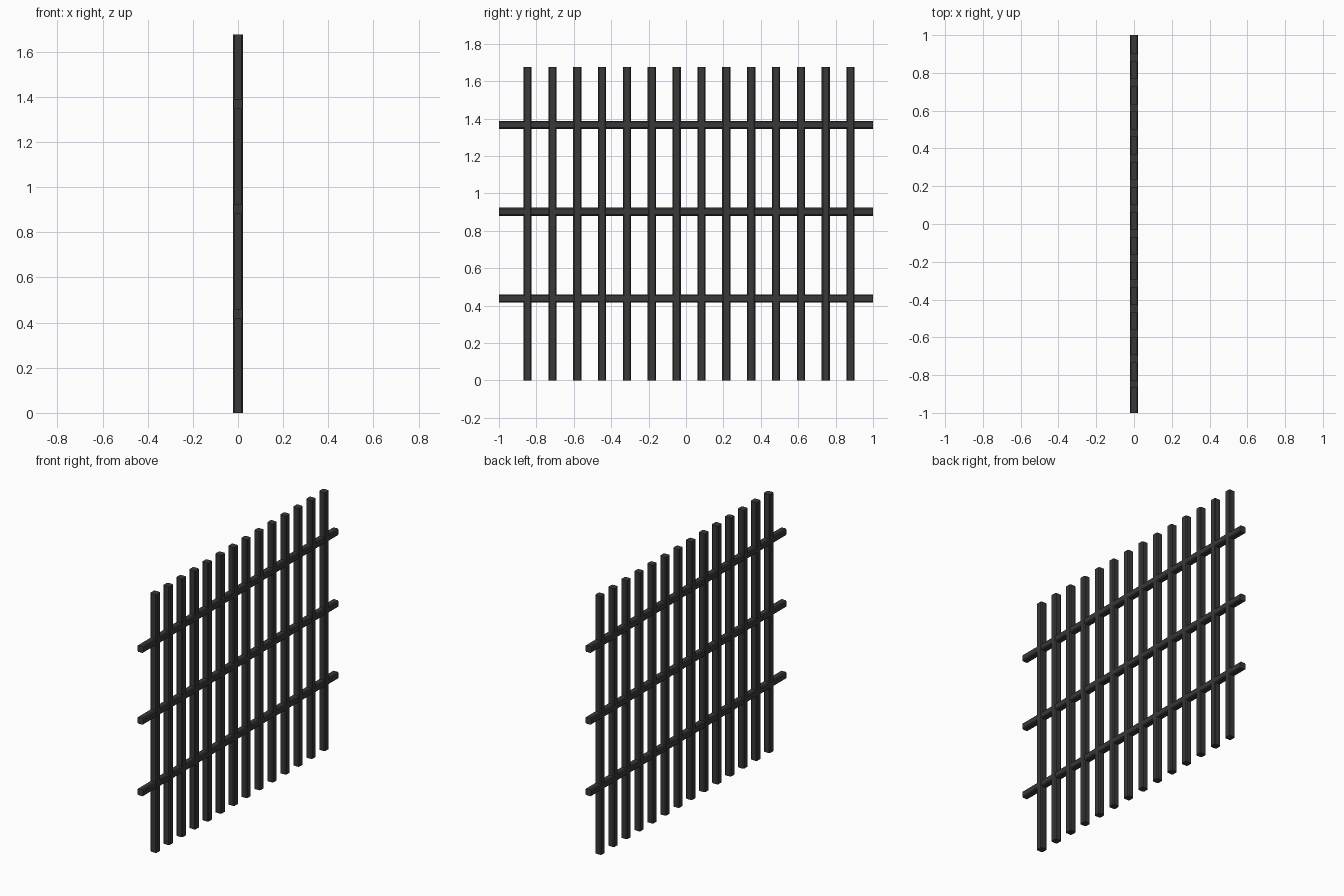
import bpy, bmesh
from mathutils import Matrix

if "Cube" in bpy.data.objects:
    bpy.data.objects.remove(bpy.data.objects["Cube"])

iron = bpy.data.materials.new("dark_iron")
iron.diffuse_color = (0.04, 0.04, 0.042, 1)
iron.use_nodes = True
iron.node_tree.nodes["Principled BSDF"].inputs["Base Color"].default_value = iron.diffuse_color


def bar(name, size, centre, bevel=0.006):
    """Square bar with chamfered long edges."""
    bm = bmesh.new()
    bmesh.ops.create_cube(bm, size=1.0, matrix=Matrix.Diagonal((*size, 1)))
    length = max(size)
    edges = [e for e in bm.edges if abs(e.calc_length() - length) < 1e-4]
    bmesh.ops.bevel(bm, geom=edges, offset=bevel, segments=1, affect='EDGES')
    mesh = bpy.data.meshes.new(name)
    bm.to_mesh(mesh)
    bm.free()
    mesh.materials.append(iron)
    obj = bpy.data.objects.new(name, mesh)
    obj.location = centre
    bpy.context.collection.objects.link(obj)
    return obj


# Upright bars
height, first, last, count = 1.675, -0.847, 0.88, 14
for i in range(count):
    y = first + (last - first) * i / (count - 1)
    bar(f"upright_bar_{i + 1}", (0.044, 0.044, height), (0, y, height / 2))

# Cross rails
for i, z in enumerate((0.438, 0.902, 1.367)):
    bar(f"cross_rail_{i + 1}", (0.042, 2.0, 0.043), (0, 0, z))
